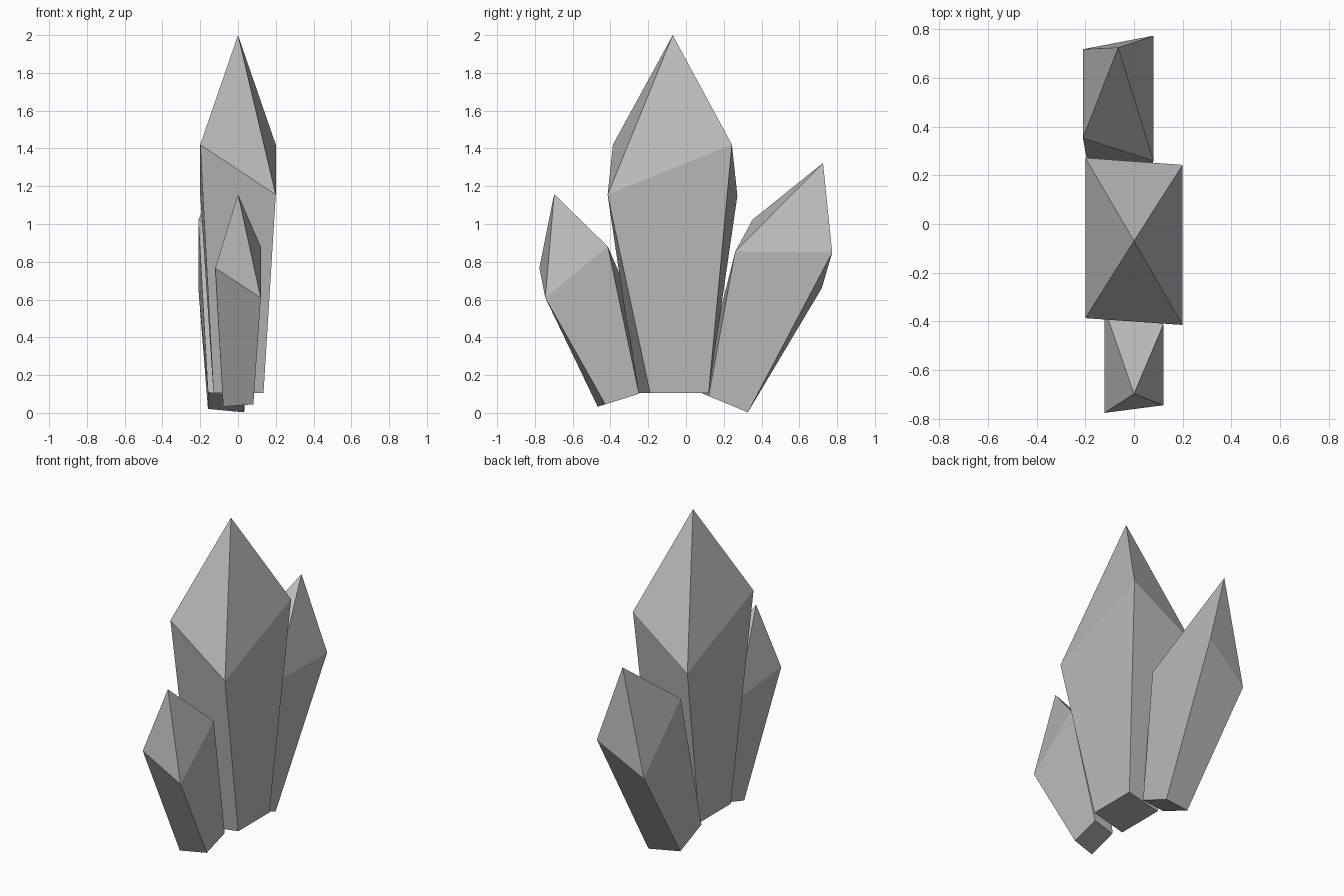
import bpy
from math import radians

if "Cube" in bpy.data.objects:
    bpy.data.objects.remove(bpy.data.objects["Cube"], do_unlink=True)

grey = bpy.data.materials.new("crystal_grey")
grey.use_nodes = True
colour = (0.5, 0.5, 0.5, 1)
grey.diffuse_color = colour
grey.node_tree.nodes["Principled BSDF"].inputs["Base Color"].default_value = colour

# Crystal profile: skewed base, zigzag shoulder ring, pointed tip
base = [(0.135, -0.19, 0.105), (0.135, 0.12, 0.105),
        (-0.13, 0.055, 0.105), (-0.13, -0.26, 0.105)]
shoulder = [(0.2, -0.415, 1.155), (0.2, 0.243, 1.42),
            (-0.2, 0.272, 1.15), (-0.2, -0.387, 1.42)]
tip = (0, -0.07, 2)


def crystal(name, size=1, tilt=0, location=(0, 0, 0)):
    faces = [(3, 2, 1, 0)]
    for i in range(4):
        j = (i + 1) % 4
        # Each side starts at its low shoulder corner, so it folds outward
        if i % 2 == 0:
            faces.append((4 + i, i, j, 4 + j))
        else:
            faces.append((4 + j, 4 + i, i, j))
        faces.append((4 + i, 4 + j, 8))
    mesh = bpy.data.meshes.new(name)
    mesh.from_pydata(base + shoulder + [tip], [], faces)
    mesh.materials.append(grey)
    obj = bpy.data.objects.new(name, mesh)
    obj.scale = (size, size, size)
    obj.rotation_euler.x = radians(tilt)
    obj.location = location
    bpy.context.collection.objects.link(obj)


crystal("main_crystal")
crystal("front_crystal", 0.603, 17.3, (0, -0.299, 0.019))
crystal("back_crystal", 0.724, -22.5, (-0.065, 0.218, -0.034))
